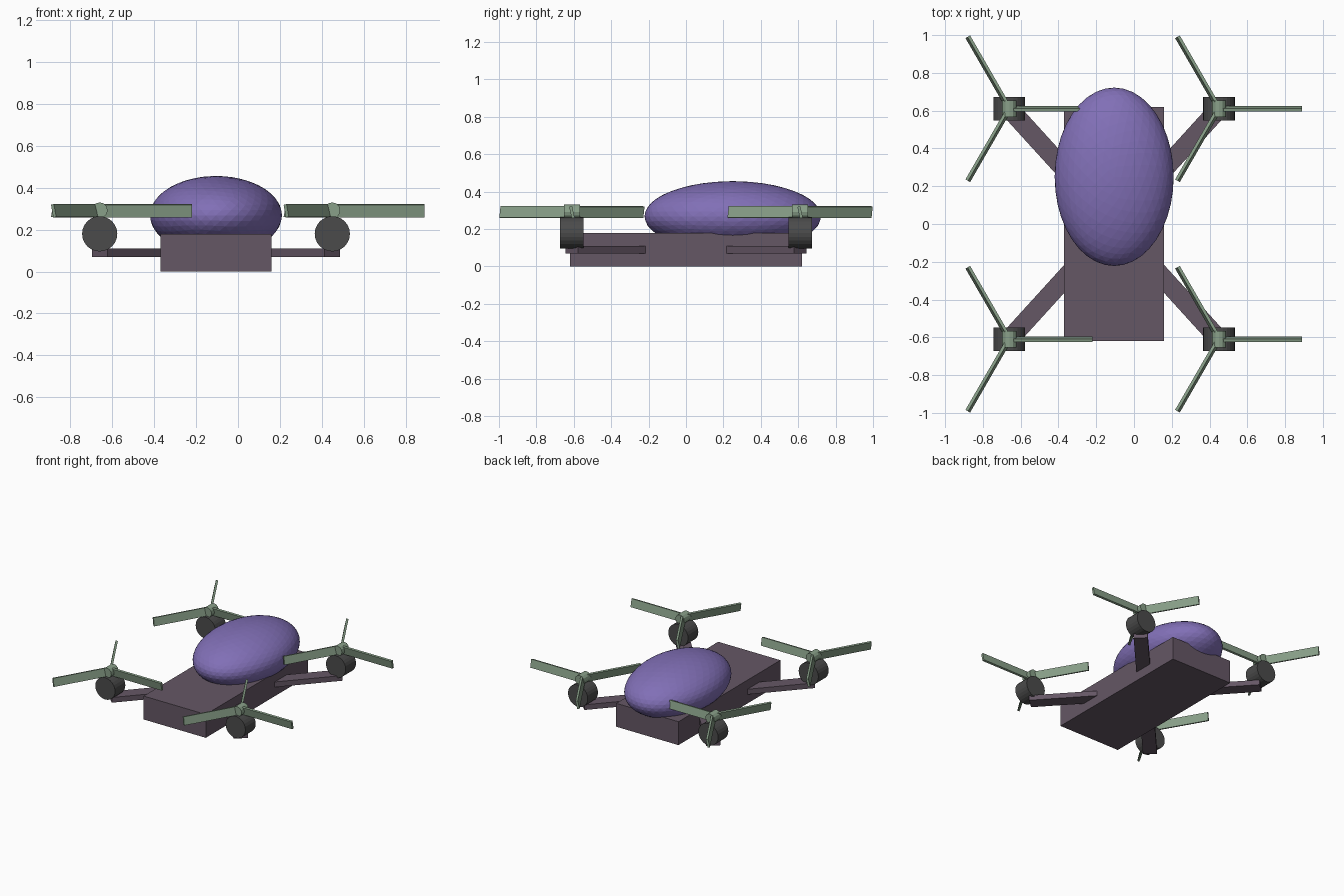
import bpy
from math import radians, atan2, hypot, cos, sin
from mathutils import Matrix, Vector

if "Cube" in bpy.data.objects:
    bpy.data.objects.remove(bpy.data.objects["Cube"])

CX = -0.105  # body centre line


def material(name, rgb):
    m = bpy.data.materials.new(name)
    m.diffuse_color = (*rgb, 1)
    m.use_nodes = True
    m.node_tree.nodes["Principled BSDF"].inputs["Base Color"].default_value = m.diffuse_color
    return m


plum = material("plum", (0.13, 0.095, 0.13))
violet = material("violet", (0.22, 0.16, 0.47))
charcoal = material("charcoal", (0.07, 0.07, 0.07))
sage = material("sage", (0.25, 0.35, 0.25))


def finish(name, mat):
    ob = bpy.context.object
    ob.name = name
    ob.data.materials.append(mat)
    return ob


def box(name, size, mat, matrix):
    bpy.ops.mesh.primitive_cube_add(size=1)
    ob = finish(name, mat)
    ob.data.transform(matrix @ Matrix.Diagonal((*size, 1)))
    return ob


def cylinder_y(name, radius, length, sides, loc, mat):
    bpy.ops.mesh.primitive_cylinder_add(vertices=sides, radius=radius, depth=length,
                                        location=loc, rotation=(radians(90), 0, 0))
    return finish(name, mat)


# Main slab
box("body", (0.53, 1.24, 0.18), plum, Matrix.Translation((CX, 0, 0.09)))

# Faceted canopy
bpy.ops.mesh.primitive_ico_sphere_add(subdivisions=4, radius=1, location=(CX, 0.25, 0.268))
canopy = finish("canopy", violet)
canopy.scale = (0.315, 0.472, 0.188)

for sx, side in ((-1, "left"), (1, "right")):
    for sy, end in ((-1, "front"), (1, "back")):
        tag = f"{end}_{side}"
        dx, dy = sx * 0.555, sy * 0.61
        x, y = CX + dx, dy

        # Arm from the body centre to below the motor
        box("arm_" + tag, (hypot(dx, dy), 0.1, 0.04), plum,
            Matrix.Translation((CX + dx / 2, dy / 2, 0.09)) @ Matrix.Rotation(atan2(dy, dx), 4, 'Z'))

        # Motor drum and rotor hub
        cylinder_y("motor_" + tag, 0.084, 0.125, 24, (x, y, 0.18), charcoal)
        cylinder_y("hub_" + tag, 0.038, 0.085, 12, (x, y, 0.292), sage)

        # Three pitched blades
        for i in range(3):
            box(f"blade_{tag}_{i + 1}", (0.44, 0.016, 0.062), sage,
                Matrix.Translation((x, y, 0.29)) @ Matrix.Rotation(radians(120 * i), 4, 'Z')
                @ Matrix.Translation((0.22, 0, 0)) @ Matrix.Rotation(radians(12), 4, 'X'))
